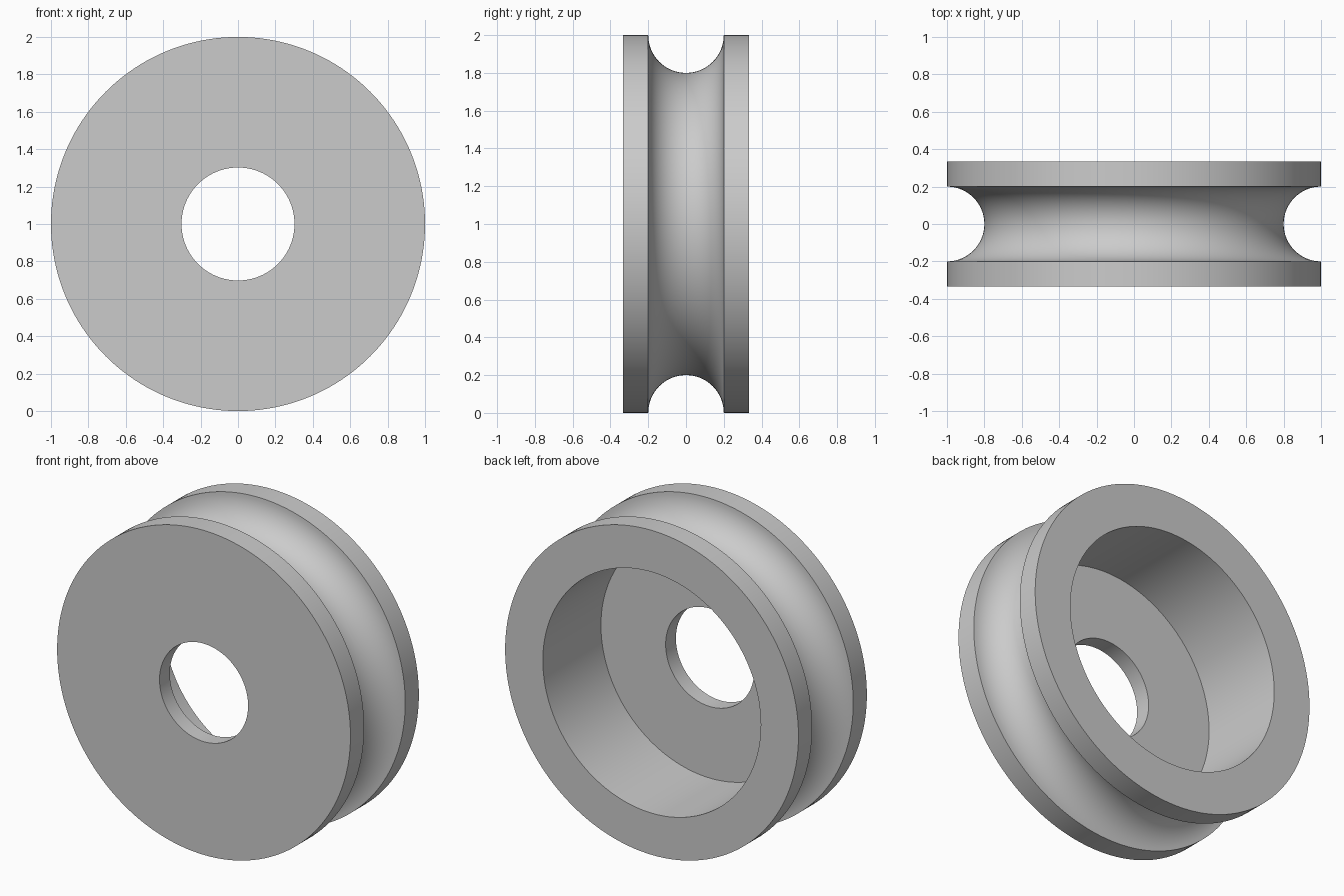
import bpy, bmesh, math
from mathutils import Vector

cube = bpy.data.objects.get("Cube")
if cube:
    bpy.data.objects.remove(cube, do_unlink=True)

RADIUS, HALF_WIDTH = 1.0, 0.333
GROOVE, HOLE, POCKET = 0.2, 0.302, 0.743
FLOOR_Y = -HALF_WIDTH + 0.1
SEGMENTS, GROOVE_STEPS = 160, 32

grey = bpy.data.materials.new("plain grey")
grey.use_nodes = True
grey.diffuse_color = (0.6, 0.6, 0.6, 1)
grey.node_tree.nodes["Principled BSDF"].inputs["Base Color"].default_value = (0.6, 0.6, 0.6, 1)

# Closed section as (radius, y): shaft hole, front face, round groove, bearing pocket
profile = [(HOLE, FLOOR_Y), (HOLE, -HALF_WIDTH), (RADIUS, -HALF_WIDTH)]
for i in range(GROOVE_STEPS + 1):
    a = math.pi * i / GROOVE_STEPS
    profile.append((RADIUS - GROOVE * math.sin(a), -GROOVE * math.cos(a)))
profile += [(RADIUS, HALF_WIDTH), (POCKET, HALF_WIDTH), (POCKET, FLOOR_Y)]

# Revolve the section around the wheel axle
bm = bmesh.new()
verts = [bm.verts.new((r, y, 0)) for r, y in profile]
edges = [bm.edges.new((v, verts[i - 1])) for i, v in enumerate(verts)]
bmesh.ops.spin(bm, geom=verts + edges, cent=(0, 0, 0), axis=(0, 1, 0),
               angle=math.tau, steps=SEGMENTS, use_merge=False)
bmesh.ops.remove_doubles(bm, verts=bm.verts[:], dist=0.0005)
bmesh.ops.recalc_face_normals(bm, faces=bm.faces[:])
bmesh.ops.translate(bm, verts=bm.verts[:], vec=Vector((0, 0, RADIUS)))

mesh = bpy.data.meshes.new("grooved_wheel")
bm.to_mesh(mesh)
bm.free()
mesh.materials.append(grey)
wheel = bpy.data.objects.new("grooved_wheel", mesh)
bpy.context.collection.objects.link(wheel)

# Smooth round surfaces, crisp rims
bpy.ops.object.select_all(action='DESELECT')
wheel.select_set(True)
bpy.context.view_layer.objects.active = wheel
bpy.ops.object.shade_smooth_by_angle(angle=math.radians(30))
